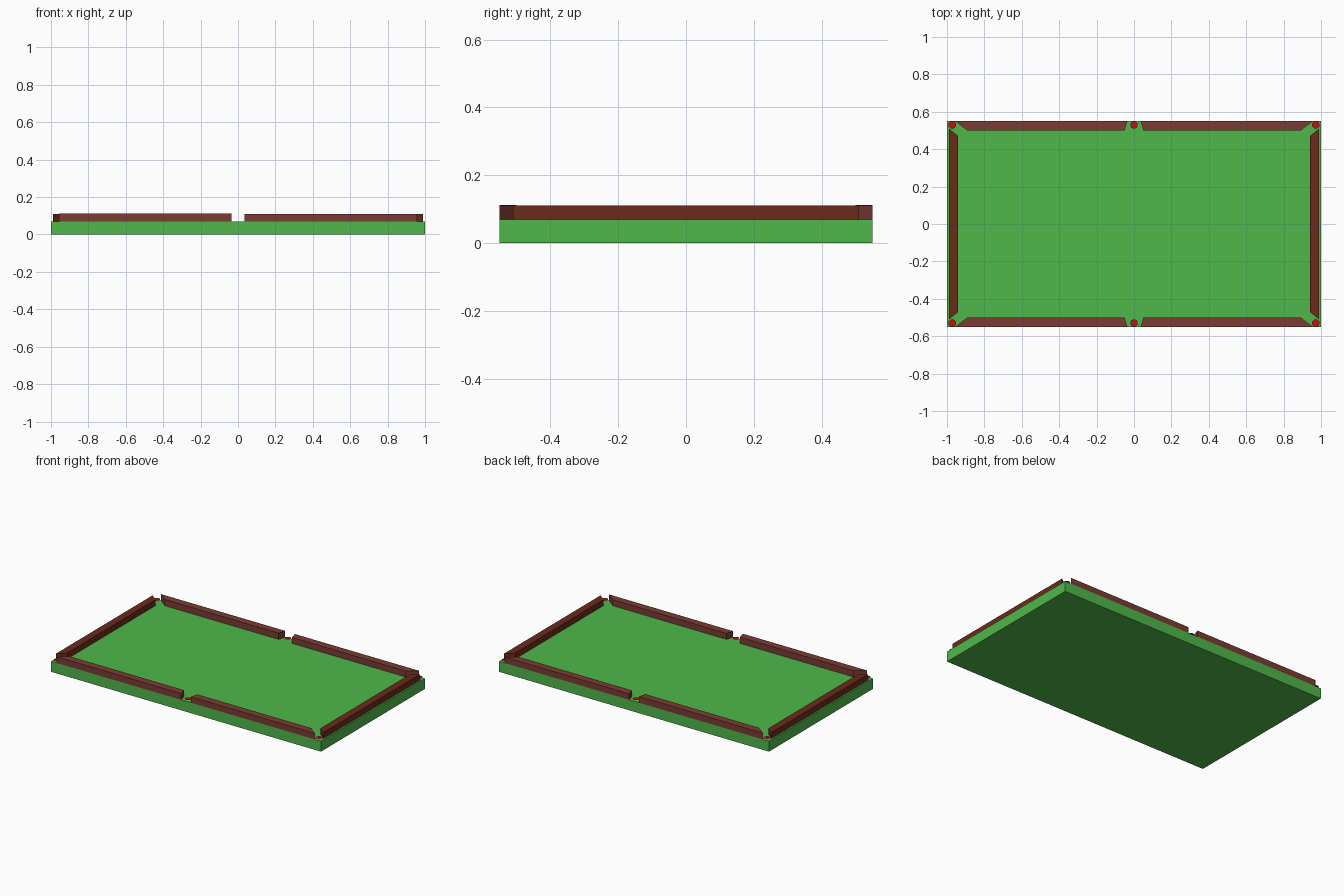
import bpy, bmesh

if "Cube" in bpy.data.objects:
    bpy.data.objects.remove(bpy.data.objects["Cube"])


def material(name, rgb):
    m = bpy.data.materials.new(name)
    m.diffuse_color = (*rgb, 1)
    m.use_nodes = True
    m.node_tree.nodes["Principled BSDF"].inputs["Base Color"].default_value = m.diffuse_color
    return m


felt = material("green_felt", (0.08, 0.48, 0.07))
long_wood = material("long_rail_wood", (0.195, 0.045, 0.033))
end_wood = material("end_rail_wood", (0.147, 0.024, 0.011))
red = material("pocket_red", (0.52, 0.006, 0.006))


def prism(name, outline, z0, z1, mat):
    """Extrude a flat outline from z0 up to z1."""
    bm = bmesh.new()
    base = bm.faces.new([bm.verts.new((x, y, z0)) for x, y in outline])
    top = bmesh.ops.extrude_face_region(bm, geom=[base])["geom"]
    bmesh.ops.translate(bm, vec=(0, 0, z1 - z0),
                        verts=[v for v in top if isinstance(v, bmesh.types.BMVert)])
    bmesh.ops.recalc_face_normals(bm, faces=bm.faces)
    mesh = bpy.data.meshes.new(name)
    bm.to_mesh(mesh)
    bm.free()
    mesh.materials.append(mat)
    ob = bpy.data.objects.new(name, mesh)
    bpy.context.collection.objects.link(ob)
    return ob


# Table bed
prism("table_bed", [(-1, -0.55), (1, -0.55), (1, 0.55), (-1, 0.55)], 0, 0.07, felt)

# Cushion rails with ends cut back towards the pockets
long_rail = [(0.036, 0.55), (0.956, 0.55), (0.892, 0.5), (0.05, 0.5)]
end_rail = [(0.99, -0.51), (0.99, 0.51), (0.94, 0.47), (0.94, -0.47)]
for sx, side in ((-1, "left"), (1, "right")):
    for sy, face in ((-1, "front"), (1, "back")):
        prism(f"{face}_{side}_rail", [(sx * x, sy * y) for x, y in long_rail],
              0.07, 0.112 if sx < 0 else 0.11, long_wood)
    prism(f"{side}_end_rail", [(sx * x, y) for x, y in end_rail], 0.07, 0.11, end_wood)

# Flat pocket discs at the corners and the middle of the long sides
for sy, face in ((-1, "front"), (1, "back")):
    for x, side in ((-0.972, "left"), (0, "middle"), (0.972, "right")):
        bpy.ops.mesh.primitive_circle_add(vertices=32, radius=0.02, fill_type='NGON',
                                          location=(x, sy * 0.53, 0.08))
        disc = bpy.context.object
        disc.name = f"{face}_{side}_pocket"
        disc.data.materials.append(red)
